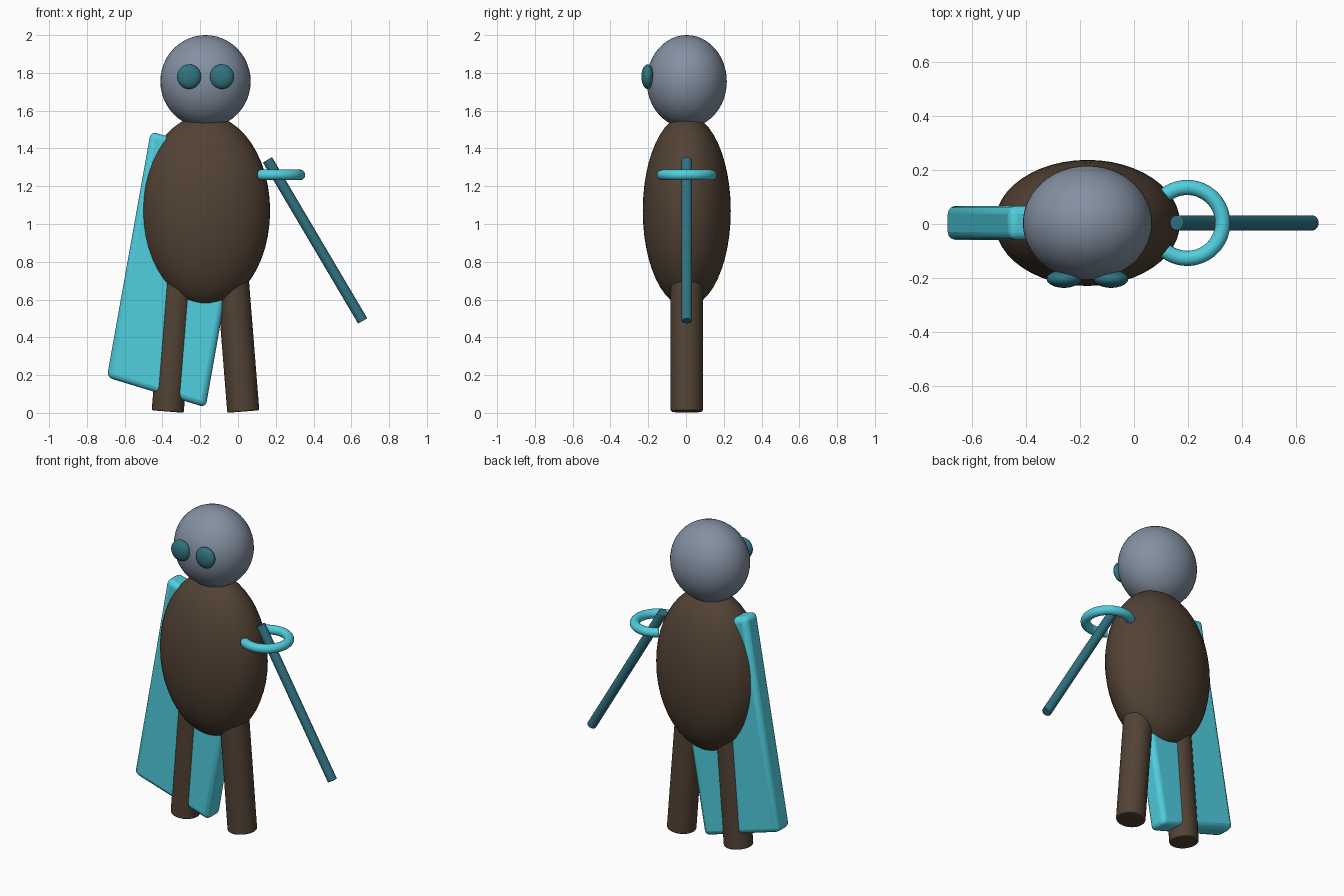
import bpy
import bmesh
from math import cos, sin, radians
from mathutils import Vector

if "Cube" in bpy.data.objects:
    bpy.data.objects.remove(bpy.data.objects["Cube"])

CX, CY = -0.172, 0.004  # axis of the body


def material(name, rgb):
    m = bpy.data.materials.new(name)
    m.diffuse_color = (*rgb, 1)
    m.use_nodes = True
    m.node_tree.nodes["Principled BSDF"].inputs["Base Color"].default_value = m.diffuse_color
    return m


SLATE = material("slate", (0.23, 0.28, 0.36))
BROWN = material("brown", (0.085, 0.055, 0.035))
CYAN = material("cyan", (0.08, 0.62, 0.74))
TEAL = material("teal", (0.03, 0.17, 0.22))


def finish(obj, name, mat, bevel=0.0):
    obj.name = name
    obj.data.materials.append(mat)
    if bevel:
        mod = obj.modifiers.new("bevel", 'BEVEL')
        mod.width, mod.segments, mod.limit_method = bevel, 3, 'ANGLE'
    bpy.ops.object.select_all(action='DESELECT')
    obj.select_set(True)
    bpy.context.view_layer.objects.active = obj
    bpy.ops.object.shade_smooth_by_angle(angle=radians(35))
    return obj


def ellipsoid(name, loc, radii, mat):
    bpy.ops.mesh.primitive_uv_sphere_add(segments=48, ring_count=24, location=loc)
    obj = bpy.context.object
    obj.scale = radii
    bpy.ops.object.transform_apply(location=False, rotation=False, scale=True)
    return finish(obj, name, mat)


def rod(name, a, b, radius, mat, bevel):
    a, b = Vector(a), Vector(b)
    bpy.ops.mesh.primitive_cylinder_add(vertices=40, radius=radius, depth=(b - a).length,
                                        location=(a + b) / 2)
    obj = bpy.context.object
    obj.rotation_euler = (b - a).to_track_quat('Z', 'Y').to_euler()
    return finish(obj, name, mat, bevel)


def mesh_object(name, bm):
    bmesh.ops.recalc_face_normals(bm, faces=bm.faces)
    mesh = bpy.data.meshes.new(name)
    bm.to_mesh(mesh)
    bm.free()
    obj = bpy.data.objects.new(name, mesh)
    bpy.context.collection.objects.link(obj)
    return obj


# Body and head
ellipsoid("body", (CX, CY, 1.07), (0.342, 0.233, 0.508), BROWN)
ellipsoid("head", (CX, CY, 1.755), (0.239, 0.212, 0.245), SLATE)

# Eyes and splayed legs, mirrored about the body axis
for side, s in (("left", -1), ("right", 1)):
    ellipsoid(f"{side}_eye", (CX + s * 0.087, -0.203, 1.78), (0.064, 0.033, 0.065), TEAL)
    rod(f"{side}_leg", (CX + s * 0.2, CY, 0.007), (CX + s * 0.14, CY, 0.76), 0.085, BROWN, 0.008)

# Cape: slanted slab passing through the body
outline = [(-0.694, 0.188), (-0.171, 0.029), (0.06, 1.335), (-0.462, 1.49)]
bm = bmesh.new()
face = bm.faces.new([bm.verts.new((x, CY - 0.063, z)) for x, z in outline])
ext = bmesh.ops.extrude_face_region(bm, geom=[face])
bmesh.ops.translate(bm, vec=(0, 0.126, 0),
                    verts=[v for v in ext["geom"] if isinstance(v, bmesh.types.BMVert)])
finish(mesh_object("cape", bm), "cape", CYAN, 0.03)

# Stick
rod("stick", (0.156, CY, 1.34), (0.66, CY, 0.487), 0.028, TEAL, 0.004)

# Open hand ring around the stick, gap towards the body
bm = bmesh.new()
STEPS, SIDES = 48, 20
rings = []
for i in range(STEPS + 1):
    a = radians(-128 + 256 * i / STEPS)
    ring = []
    for j in range(SIDES):
        t = radians(360 * j / SIDES)
        r = 0.131 + 0.028 * cos(t)
        ring.append(bm.verts.new((0.197 + r * cos(a), CY + r * sin(a), 1.26 + 0.028 * sin(t))))
    rings.append(ring)
for p, q in zip(rings, rings[1:]):
    for j in range(SIDES):
        k = (j + 1) % SIDES
        bm.faces.new((p[j], p[k], q[k], q[j]))
bm.faces.new(rings[0])
bm.faces.new(rings[-1])
finish(mesh_object("hand_ring", bm), "hand_ring", CYAN, 0.006)
